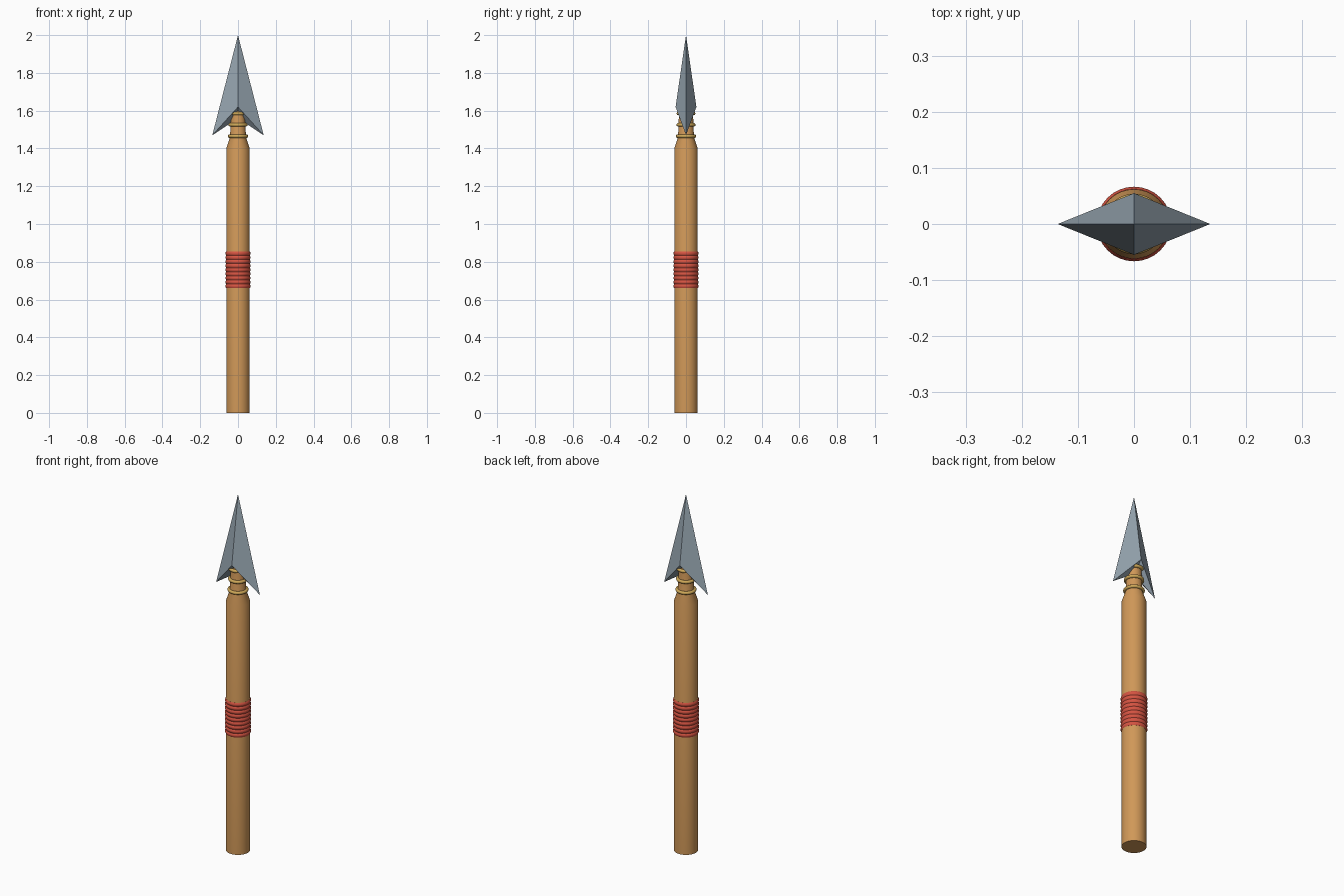
import bpy, math

if "Cube" in bpy.data.objects:
    bpy.data.objects.remove(bpy.data.objects["Cube"])


def material(name, rgb):
    linear = [((c / 255 + 0.055) / 1.055) ** 2.4 for c in rgb]
    m = bpy.data.materials.new(name)
    m.use_nodes = True
    m.diffuse_color = (*linear, 1)
    m.node_tree.nodes["Principled BSDF"].inputs["Base Color"].default_value = (*linear, 1)
    return m


WOOD = material("warm wood", (208, 152, 88))
RED = material("red cord", (214, 84, 66))
GOLD = material("golden cord", (206, 168, 88))
STEEL = material("blue grey steel", (150, 165, 176))


def mesh_object(name, verts, faces, mat):
    mesh = bpy.data.meshes.new(name)
    mesh.from_pydata(verts, [], faces)
    mesh.materials.append(mat)
    obj = bpy.data.objects.new(name, mesh)
    bpy.context.collection.objects.link(obj)
    return obj


def smooth(obj, degrees):
    bpy.ops.object.select_all(action="DESELECT")
    obj.select_set(True)
    bpy.context.view_layer.objects.active = obj
    bpy.ops.object.shade_smooth_by_angle(angle=math.radians(degrees))


def lathe(name, profile, mat, sides=32):
    """Revolve (radius, height) points about z and cap both ends."""
    verts = [(r * math.cos(math.tau * i / sides), r * math.sin(math.tau * i / sides), z)
             for r, z in profile for i in range(sides)]
    faces = [(k * sides + i, k * sides + (i + 1) % sides,
              (k + 1) * sides + (i + 1) % sides, (k + 1) * sides + i)
             for k in range(len(profile) - 1) for i in range(sides)]
    faces.append(tuple(reversed(range(sides))))
    faces.append(tuple(range(len(verts) - sides, len(verts))))
    obj = mesh_object(name, verts, faces, mat)
    smooth(obj, 35)
    return obj


# Shaft with a tapered shoulder and a thin neck reaching into the blade
lathe("shaft", [(0.062, 0), (0.062, 1.4), (0.042, 1.46), (0.036, 1.62)], WOOD)

# Grip: stacked turns of cord
TURNS, LOW, HIGH, STEPS = 9, 0.66, 0.855, 6
pitch = (HIGH - LOW) / TURNS
grip = [(0.058, LOW)]
for t in range(TURNS):
    for s in range(STEPS + 1 if t == TURNS - 1 else STEPS):
        f = s / STEPS
        grip.append((0.0625 + 0.004 * math.sin(math.pi * f), LOW + pitch * (t + f)))
grip.append((0.058, HIGH))
lathe("grip_wrap", grip, RED)

# Binding rings round the neck
for i, (z, radius) in enumerate([(1.465, 0.045), (1.525, 0.042), (1.585, 0.041)]):
    bpy.ops.mesh.primitive_torus_add(location=(0, 0, z), major_radius=radius, minor_radius=0.009,
                                     major_segments=32, minor_segments=10)
    ring = bpy.context.object
    ring.name = f"binding_ring_{i + 1}"
    ring.data.materials.append(GOLD)
    smooth(ring, 60)

# Barbed blade: ridges front and back, swept barbs and a hollow underside
tip, notch = (0, 0, 2), (0, 0, 1.56)
rim = [(0.136, 0, 1.47), (0, 0.055, 1.62), (-0.136, 0, 1.47), (0, -0.055, 1.62)]
faces = []
for i in range(4):
    a, b = 2 + i, 2 + (i + 1) % 4
    faces += [(0, a, b), (1, b, a)]
mesh_object("spear_blade", [tip, notch] + rim, faces, STEEL)
